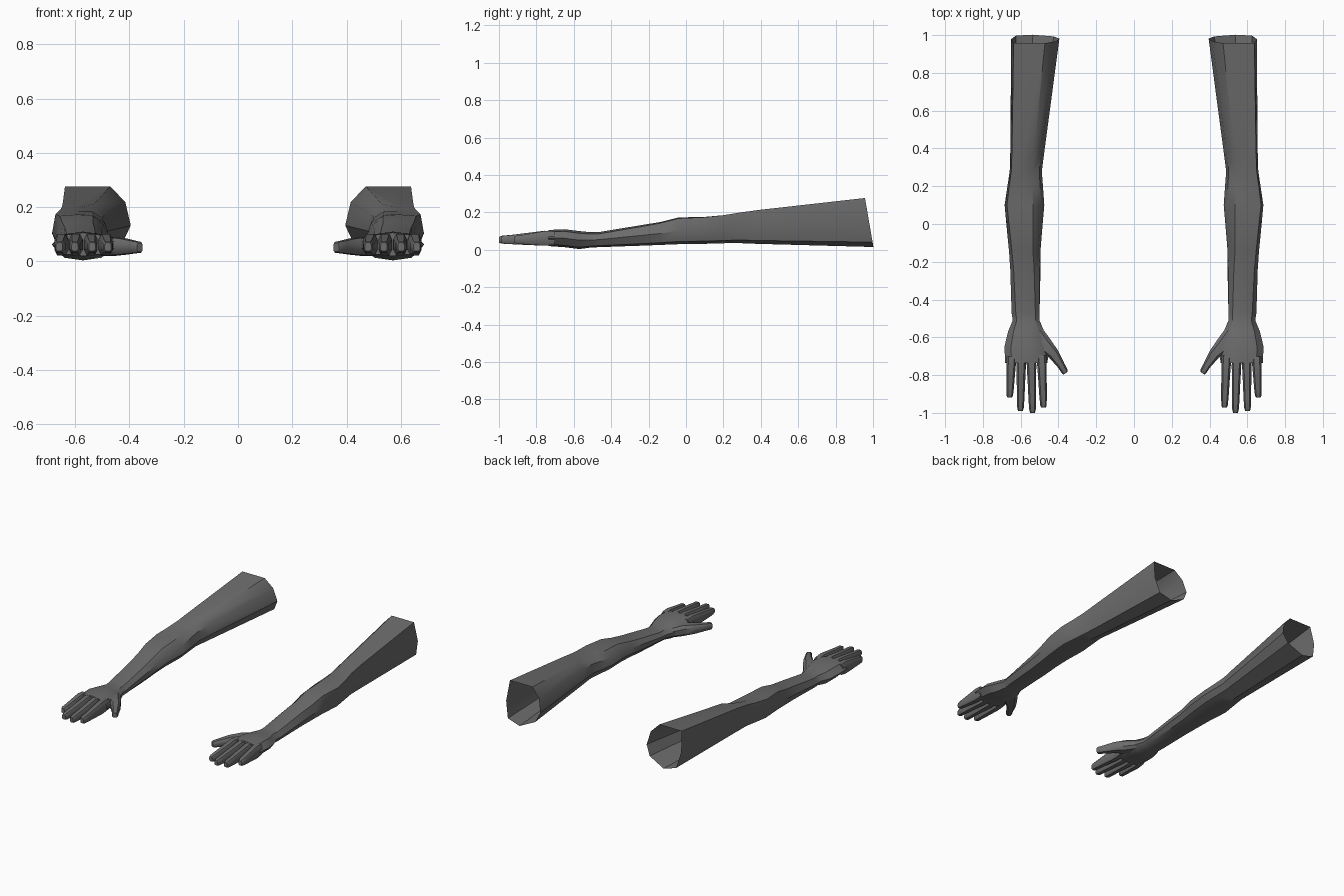
import bpy, bmesh, math

if "Cube" in bpy.data.objects:
    bpy.data.objects.remove(bpy.data.objects["Cube"])

skin = bpy.data.materials.new("dark grey")
skin.diffuse_color = (0.15, 0.15, 0.15, 1)
skin.use_nodes = True
skin.node_tree.nodes["Principled BSDF"].inputs["Base Color"].default_value = skin.diffuse_color


def loft(name, rings, cap_start, cap_end, angle):
    """Skin a list of equal-length point rings."""
    bm = bmesh.new()
    rows = [[bm.verts.new(p) for p in ring] for ring in rings]
    n = len(rows[0])
    for a, b in zip(rows, rows[1:]):
        for i in range(n):
            j = (i + 1) % n
            bm.faces.new((a[i], a[j], b[j], b[i]))
    if cap_start:
        bm.faces.new(rows[0])
    if cap_end:
        bm.faces.new(rows[-1])
    bmesh.ops.recalc_face_normals(bm, faces=bm.faces)
    me = bpy.data.meshes.new(name)
    bm.to_mesh(me)
    bm.free()
    me.materials.append(skin)
    ob = bpy.data.objects.new(name, me)
    bpy.context.collection.objects.link(ob)
    bpy.ops.object.select_all(action='DESELECT')
    ob.select_set(True)
    bpy.context.view_layer.objects.active = ob
    bpy.ops.object.shade_smooth_by_angle(angle=math.radians(angle))


# Unit cross-sections (u across, v up): upper arm and hand
ARM = [(.3, 1), (.6, 1), (.95, 1), (1, .5), (.9, .1),
       (.55, 0), (.12, .2), (0, .45), (.08, .78)]
HAND = [(.15, .88), (.5, 1), (.85, .88), (1, .5), (.85, .1),
        (.5, 0), (.15, .1), (0, .35), (0, .6)]

# y, inner x, outer x, bottom z, top z, blend towards hand section
STATIONS = [
    (0.98, .395, .65, .015, .277, 0),
    (0.38, .475, .655, .032, .212, 0),
    (0.28, .488, .658, .036, .198, 0),
    (0.20, .482, .67, .035, .185, 0),
    (0.10, .475, .685, .032, .176, .1),
    (-0.04, .487, .672, .03, .173, .3),
    (-0.14, .495, .662, .026, .148, .4),
    (-0.24, .495, .655, .022, .132, .6),
    (-0.47, .50, .648, .014, .094, 1),
    (-0.51, .50, .642, .012, .094, 1),
    (-0.57, .475, .667, .004, .100, 1),
    (-0.65, .455, .686, .014, .110, 1),
    (-0.735, .457, .682, .020, .106, 1),
]


def arm_rings(side):
    rings = []
    for y, x0, x1, z0, z1, t in STATIONS:
        ring = []
        for k, ((ua, va), (uh, vh)) in enumerate(zip(ARM, HAND)):
            u, v = ua + (uh - ua) * t, va + (vh - va) * t
            # open shoulder end leans back towards the bottom
            dy = .022 - .045 * v if y > .9 else 0
            # dent at the crook of the elbow
            dz = -.025 if y == .28 and k == 0 else 0
            ring.append((side * (x0 + (x1 - x0) * u), y + dy,
                         z0 + (z1 - z0) * v + dz))
        rings.append(ring)
    return rings


def digit_rings(side, path, perp):
    """Eight-sided rings from (x, y, half width, bottom z, top z)."""
    octagon = [(-1, .25), (-1, .75), (-.6, 1), (.6, 1),
               (1, .75), (1, .25), (.6, 0), (-.6, 0)]
    return [[(side * (x + perp[0] * w * a), y + perp[1] * w * a,
              z0 + (z1 - z0) * b) for a, b in octagon]
            for x, y, w, z0, z1 in path]


# name, base x, tip x, tip y
FINGERS = [("index_finger", .488, .479, -.972), ("middle_finger", .543, .537, -1.0),
           ("ring_finger", .597, .601, -.99), ("little_finger", .650, .658, -.918)]

THUMB = [(.53, -.56, .04, .022, .08), (.48, -.635, .045, .02, .09),
         (.425, -.69, .03, .025, .085), (.385, -.75, .02, .03, .076),
         (.366, -.782, .018, .032, .072), (.362, -.79, .013, .036, .068)]

for side, label in ((1, "right"), (-1, "left")):
    # arm and palm, open at the shoulder
    loft(label + "_arm", arm_rings(side), False, True, 35)
    for name, xb, xt, tip in FINGERS:
        length = -.73 - tip
        path = []
        for f, w, z0, z1 in ((-.15, .026, .028, .098), (.1, .025, .022, .102),
                             (.45, .022, .026, .09), (.75, .020, .03, .08),
                             (.95, .017, .033, .075), (1, .012, .038, .069)):
            path.append((xb + (xt - xb) * f, -.73 - length * f, w, z0, z1))
        loft(label + "_" + name, digit_rings(side, path, (1, 0)), True, True, 40)
    loft(label + "_thumb", digit_rings(side, THUMB, (.83, -.55)), True, True, 40)
